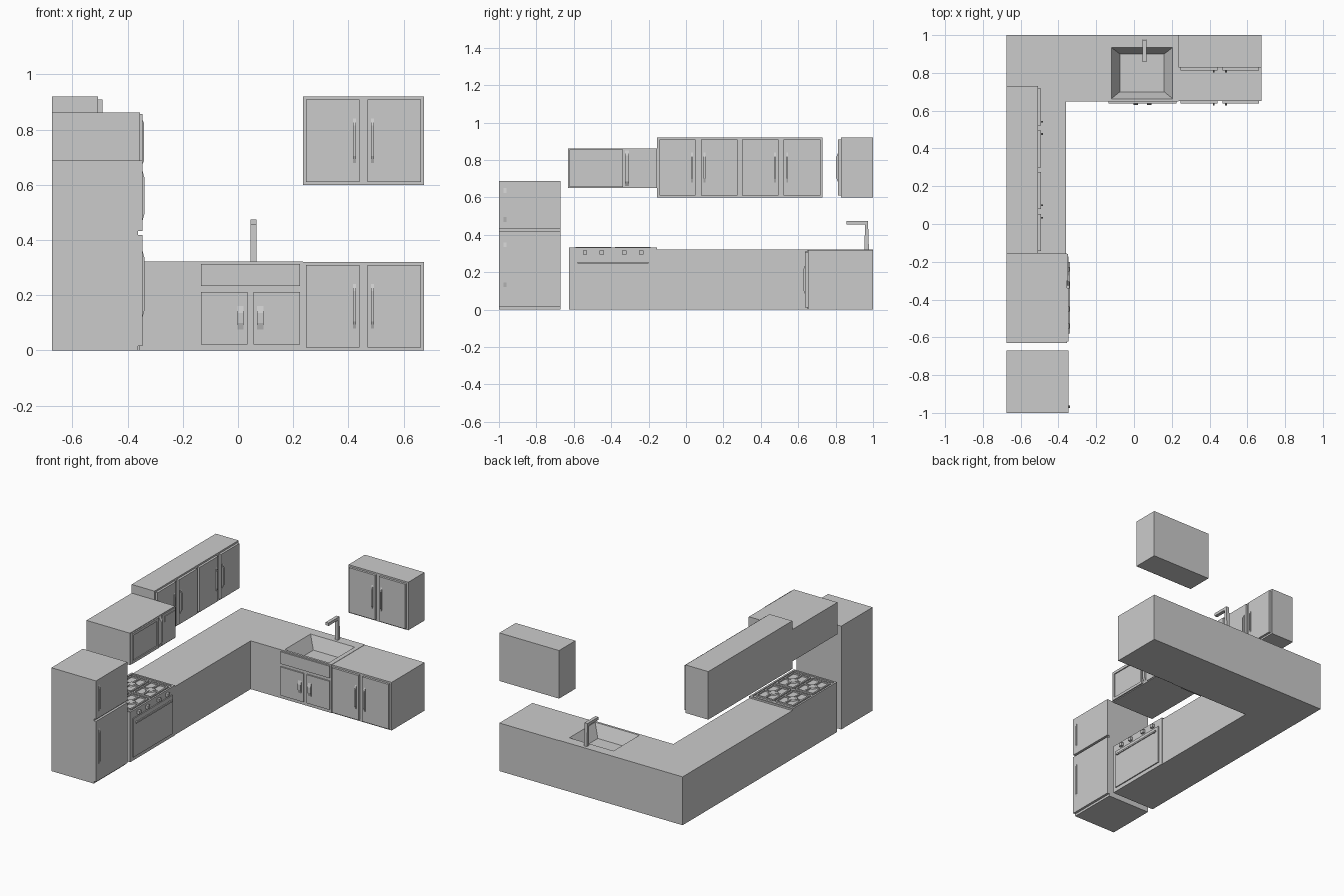
import bpy, bmesh
from mathutils import Vector

if "Cube" in bpy.data.objects:
    bpy.data.objects.remove(bpy.data.objects["Cube"])


def finish(name, bm):
    bmesh.ops.recalc_face_normals(bm, faces=bm.faces)
    me = bpy.data.meshes.new(name)
    bm.to_mesh(me)
    bm.free()
    ob = bpy.data.objects.new(name, me)
    bpy.context.collection.objects.link(ob)
    return ob


def add_box(bm, x0, x1, y0, y1, z0, z1):
    vs = bmesh.ops.create_cube(bm, size=1)["verts"]
    for v in vs:
        v.co = Vector(((x0, x1)[v.co.x > 0], (y0, y1)[v.co.y > 0], (z0, z1)[v.co.z > 0]))


def box(name, *b):
    bm = bmesh.new()
    add_box(bm, *b)
    return finish(name, bm)


def place(side, u, d, z):
    """Wall space to world: u along the wall, d = coordinate of the front plane."""
    return Vector((d, u, z)) if side == "left" else Vector((u, d, z))


def out(side):
    return 1 if side == "left" else -1


def panel(name, side, u0, u1, z0, z1, d, t, inset=0.0, recess=0.0):
    """Slab standing t proud of plane d, optionally with a recessed window."""
    bm = bmesh.new()
    e = d + out(side) * t
    lo, hi = min(d, e), max(d, e)
    if side == "left":
        add_box(bm, lo, hi, u0, u1, z0, z1)
    else:
        add_box(bm, u0, u1, lo, hi, z0, z1)
    if inset:
        n = place(side, 0, out(side), 0)
        bm.normal_update()
        f = max(bm.faces, key=lambda f: f.normal.dot(n))
        bmesh.ops.inset_region(bm, faces=[f], thickness=inset)
        r = bmesh.ops.extrude_face_region(bm, geom=[f])["geom"]
        bmesh.ops.delete(bm, geom=[f], context="FACES")
        for v in r:
            if isinstance(v, bmesh.types.BMVert):
                v.co -= n * recess
    return finish(name, bm)


def handle(name, side, u, z0, z1, d, h=0.012, w=0.01):
    """Shallow arched pull: trapezoid profile extruded across its width."""
    prof = [(0, z0), (h, z0 + 0.025), (h, z1 - 0.025), (0, z1)]
    bm = bmesh.new()
    f = bm.faces.new([bm.verts.new(place(side, u - w / 2, d + out(side) * a, z)) for a, z in prof])
    r = bmesh.ops.extrude_face_region(bm, geom=[f])["geom"]
    bmesh.ops.translate(bm, vec=place(side, w, 0, 0),
                        verts=[v for v in r if isinstance(v, bmesh.types.BMVert)])
    return finish(name, bm)


def cabinet(name, side, u0, u1, back, front, z0, z1):
    """Two-door cabinet with pulls beside the centre gap."""
    lo, hi = min(back, front), max(back, front)
    if side == "left":
        box(name, lo, hi, u0, u1, z0, z1)
    else:
        box(name, u0, u1, lo, hi, z0, z1)
    c, zc = (u0 + u1) / 2, (z0 + z1) / 2
    for s, tag in ((-1, "a"), (1, "b")):
        a, b = sorted((c + s * 0.014, c + s * ((u1 - u0) / 2 - 0.012)))
        panel(f"{name}_door_{tag}", side, a, b, z0 + 0.011, z1 - 0.011, front, 0.015)
        handle(f"{name}_handle_{tag}", side, c + s * 0.033, zc - 0.08, zc + 0.08,
               front + out(side) * 0.015, 0.01)


L, B = -0.675, 1.0   # left wall and back wall

# Cabinets
cabinet("upper_left_cabinet_1", "left", -0.155, 0.287, L, -0.507, 0.6, 0.92)
cabinet("upper_left_cabinet_2", "left", 0.287, 0.73, L, -0.507, 0.6, 0.92)
cabinet("upper_back_cabinet", "back", 0.235, 0.675, B, 0.828, 0.6, 0.92)
cabinet("base_cabinet", "back", 0.235, 0.675, B, 0.652, 0.0, 0.32)

# Counter runs
box("left_counter", L, -0.36, -0.155, 0.648, 0, 0.322)
box("corner_counter", L, -0.145, 0.648, B, 0, 0.322)

# Sink unit: block with a tapered basin, built from stacked rectangular loops
bm = bmesh.new()
loops = []
for x0, x1, y0, y1, z in ((-0.145, 0.235, 0.648, B, 0), (-0.145, 0.235, 0.648, B, 0.322),
                          (-0.12, 0.205, 0.663, 0.935, 0.322), (-0.075, 0.16, 0.70, 0.90, 0.24)):
    loops.append([bm.verts.new(p) for p in ((x0, y0, z), (x1, y0, z), (x1, y1, z), (x0, y1, z))])
for a, b in zip(loops, loops[1:]):
    for i in range(4):
        j = (i + 1) % 4
        bm.faces.new((a[i], a[j], b[j], b[i]))
bm.faces.new(loops[0])
bm.faces.new(loops[-1])
finish("sink_unit", bm)
panel("sink_drawer", "back", -0.135, 0.225, 0.233, 0.313, 0.648, 0.009)
for s, tag in ((-1, "a"), (1, "b")):
    a, b = sorted((0.045 + s * 0.011, 0.045 + s * 0.18))
    panel(f"sink_door_{tag}", "back", a, b, 0.022, 0.212, 0.648, 0.009)
    handle(f"sink_handle_{tag}", "back", 0.045 + s * 0.036, 0.075, 0.16, 0.639, 0.008, 0.023)

# Faucet: side profile extruded across x
prof = [(0.978, 0.322), (0.973, 0.474), (0.858, 0.474), (0.858, 0.455), (0.957, 0.455), (0.954, 0.322)]
bm = bmesh.new()
f = bm.faces.new([bm.verts.new((0.045, y, z)) for y, z in prof])
r = bmesh.ops.extrude_face_region(bm, geom=[f])["geom"]
bmesh.ops.translate(bm, vec=(0.022, 0, 0), verts=[v for v in r if isinstance(v, bmesh.types.BMVert)])
finish("faucet", bm)

# Stove body, oven door, handle and knobs
box("stove_body", L, -0.357, -0.625, -0.155, 0, 0.326)
panel("oven_door", "left", -0.6, -0.185, 0.025, 0.282, -0.357, 0.007)
box("oven_handle", -0.346, -0.340, -0.58, -0.2, 0.246, 0.256)
for i, y in enumerate((-0.57, -0.22)):
    box(f"oven_handle_post_{i}", -0.352, -0.342, y - 0.006, y + 0.006, 0.246, 0.256)
for i, y in enumerate((-0.54, -0.45, -0.33, -0.24)):
    box(f"stove_knob_{i}", -0.358, -0.341, y - 0.012, y + 0.012, 0.294, 0.316)

# Cooktop rim and four burner grates
bm = bmesh.new()
x0, x1, y0, y1 = L, -0.357, -0.625, -0.155
for b in ((x0, x1, y0, y0 + 0.012), (x0, x1, y1 - 0.012, y1),
          (x0, x0 + 0.012, y0 + 0.012, y1 - 0.012), (x1 - 0.012, x1, y0 + 0.012, y1 - 0.012)):
    add_box(bm, *b, 0.326, 0.333)
finish("cooktop_rim", bm)
for i, (cx, cy) in enumerate((x, y) for x in (-0.588, -0.444) for y in (-0.495, -0.285)):
    bm = bmesh.new()
    hx, hy, w = 0.062, 0.09, 0.005
    for s in (-1, 1):
        add_box(bm, cx + s * hx - w, cx + s * hx + w, cy - hy, cy + hy, 0.326, 0.335)
        add_box(bm, cx - hx, cx + hx, cy + s * hy - w, cy + s * hy + w, 0.326, 0.335)
        a, b = sorted((s * 0.02, s * hx))
        add_box(bm, cx + a, cx + b, cy - w, cy + w, 0.326, 0.335)
        a, b = sorted((s * 0.02, s * hy))
        add_box(bm, cx - w, cx + w, cy + a, cy + b, 0.326, 0.335)
    finish(f"burner_grate_{i}", bm)
    bm = bmesh.new()
    bmesh.ops.create_cone(bm, cap_ends=True, segments=12, radius1=0.033, radius2=0.028, depth=0.006)
    bmesh.ops.translate(bm, vec=(cx, cy, 0.329), verts=bm.verts)
    finish(f"burner_cap_{i}", bm)

# Microwave above the stove
box("microwave_body", L, -0.355, -0.63, -0.155, 0.65, 0.862)
panel("microwave_door", "left", -0.622, -0.338, 0.655, 0.857, -0.355, 0.009, 0.025, 0.007)
panel("microwave_controls", "left", -0.298, -0.16, 0.655, 0.857, -0.355, 0.005)
panel("microwave_display", "left", -0.272, -0.172, 0.8, 0.84, -0.350, 0.004)
handle("microwave_handle", "left", -0.315, 0.66, 0.85, -0.355, 0.014, 0.02)

# Refrigerator
box("fridge_body", L, -0.362, -1.0, -0.67, 0, 0.688)
for tag, z0, z1, h0, h1 in (("lower", 0.015, 0.418, 0.12, 0.36), ("upper", 0.432, 0.688, 0.47, 0.65)):
    panel(f"fridge_door_{tag}", "left", -1.0, -0.67, z0, z1, -0.362, 0.016)
    handle(f"fridge_handle_{tag}", "left", -0.968, h0, h1, -0.346, 0.007, 0.014)
